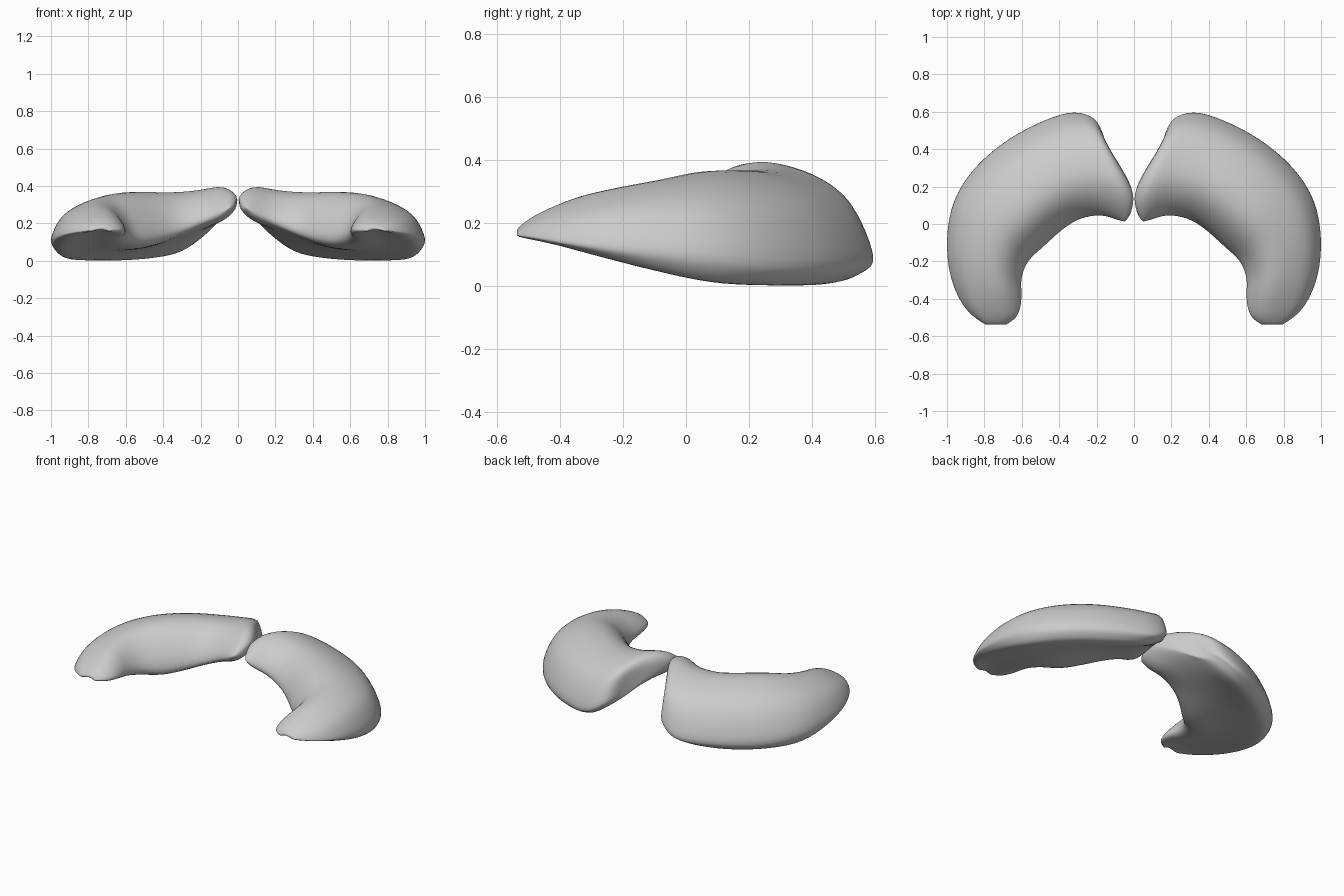
import bpy, bmesh
from mathutils import Vector

cube = bpy.data.objects.get("Cube")
if cube:
    bpy.data.objects.remove(cube, do_unlink=True)

grey = bpy.data.materials.new("soft grey")
grey.use_nodes = True
grey.diffuse_color = (0.6, 0.6, 0.6, 1)
grey.node_tree.nodes["Principled BSDF"].inputs["Base Color"].default_value = grey.diffuse_color

# Sections from the rear horn to the front horn:
# outer x, y; inner x, y; heights: inner edge, top, outer edge, outer base, inner base; bow
STATIONS = [
    (.165, .48, .05, .01, .28, .34, .19, .175, .285, .09),
    (.21, .565, .09, .02, .25, .397, .15, .13, .22, .06),
    (.32, .60, .18, .045, .21, .377, .09, .05, .175, .02),
    (.47, .56, .29, .025, .16, .367, .08, .015, .13, 0),
    (.67, .457, .38, -.03, .13, .37, .08, 0, .09, 0),
    (.85, .305, .48, -.12, .11, .365, .08, 0, .065, 0),
    (.965, .125, .565, -.20, .125, .34, .10, .01, .075, 0),
    (1.002, -.08, .60, -.29, .14, .315, .115, .05, .10, 0),
    (.985, -.27, .60, -.37, .15, .287, .13, .095, .122, 0),
    (.93, -.41, .605, -.44, .157, .25, .145, .13, .14, 0),
    (.865, -.49, .63, -.50, .162, .215, .157, .147, .15, 0),
    (.79, -.54, .685, -.54, .165, .18, .162, .157, .157, 0),
]


def section(s):
    """Closed wedge-shaped ring across the band."""
    outer, inner = Vector((s[0], s[1], 0)), Vector((s[2], s[3], 0))
    zi, zt, zo, zb, zbi, bow = s[4:]
    rise, drop = zt - zi, zt - zo
    hollow = .012 + .5 * bow
    shape = [(0, zi), (.06, zi + .45 * rise), (.22, zi + .87 * rise), (.42, zt),
             (.68, zt - .15 * drop), (.88, zo + .55 * drop), (1, zo),
             (.95, zb + .25 * (zo - zb)), (.85, zb),
             (.63, zb + .3 * (zbi - zb) + hollow * .7),
             (.4, zb + .6 * (zbi - zb) + hollow), (.13, zbi)]
    ring = []
    for t, z in shape:
        p = inner.lerp(outer, t)
        p.x -= bow * 6.75 * t * (1 - t) ** 2
        p.z = z
        ring.append(p)
    return ring


def spline(points, steps, closed):
    """Smooth curve that passes through all points."""
    n, out = len(points), []

    def at(i):
        return points[i % n] if closed else points[max(0, min(n - 1, i))]
    for i in range(n if closed else n - 1):
        a, b, c, d = (at(i + k) for k in (-1, 0, 1, 2))
        for k in range(steps):
            u = k / steps
            out.append(.5 * (2 * b + (c - a) * u + (2 * a - 5 * b + 4 * c - d) * u ** 2
                             + (3 * b - a - 3 * c + d) * u ** 3))
    if not closed:
        out.append(points[-1].copy())
    return out


def build(name, side):
    rings = [section(s) for s in STATIONS]
    rails = [spline(rail, 4, False) for rail in zip(*rings)]
    loops = [spline(loop, 4, True) for loop in zip(*rails)]
    bm = bmesh.new()
    rows = [[bm.verts.new((p.x * side, p.y, max(p.z, 0))) for p in loop] for loop in loops]
    for a, b in zip(rows, rows[1:]):
        for i in range(len(a)):
            j = (i + 1) % len(a)
            bm.faces.new((a[i], a[j], b[j], b[i]))
    # Close each horn with a strip joining its upper and lower edge
    for row in (rows[0], rows[-1]):
        n = len(row)
        half = n // 2
        bm.faces.new((row[0], row[1], row[n - 1]))
        for i in range(1, half - 1):
            bm.faces.new((row[i], row[i + 1], row[n - i - 1], row[n - i]))
        bm.faces.new((row[half - 1], row[half], row[half + 1]))
    bmesh.ops.recalc_face_normals(bm, faces=bm.faces)
    # Relax the surface a little
    for _ in range(4):
        bmesh.ops.smooth_vert(bm, verts=bm.verts, factor=.4,
                              use_axis_x=True, use_axis_y=True, use_axis_z=True)
    mesh = bpy.data.meshes.new(name)
    bm.to_mesh(mesh)
    bm.free()
    mesh.materials.append(grey)
    mesh.shade_smooth()
    obj = bpy.data.objects.new(name, mesh)
    bpy.context.collection.objects.link(obj)


build("left_crescent", 1)
build("right_crescent", -1)
